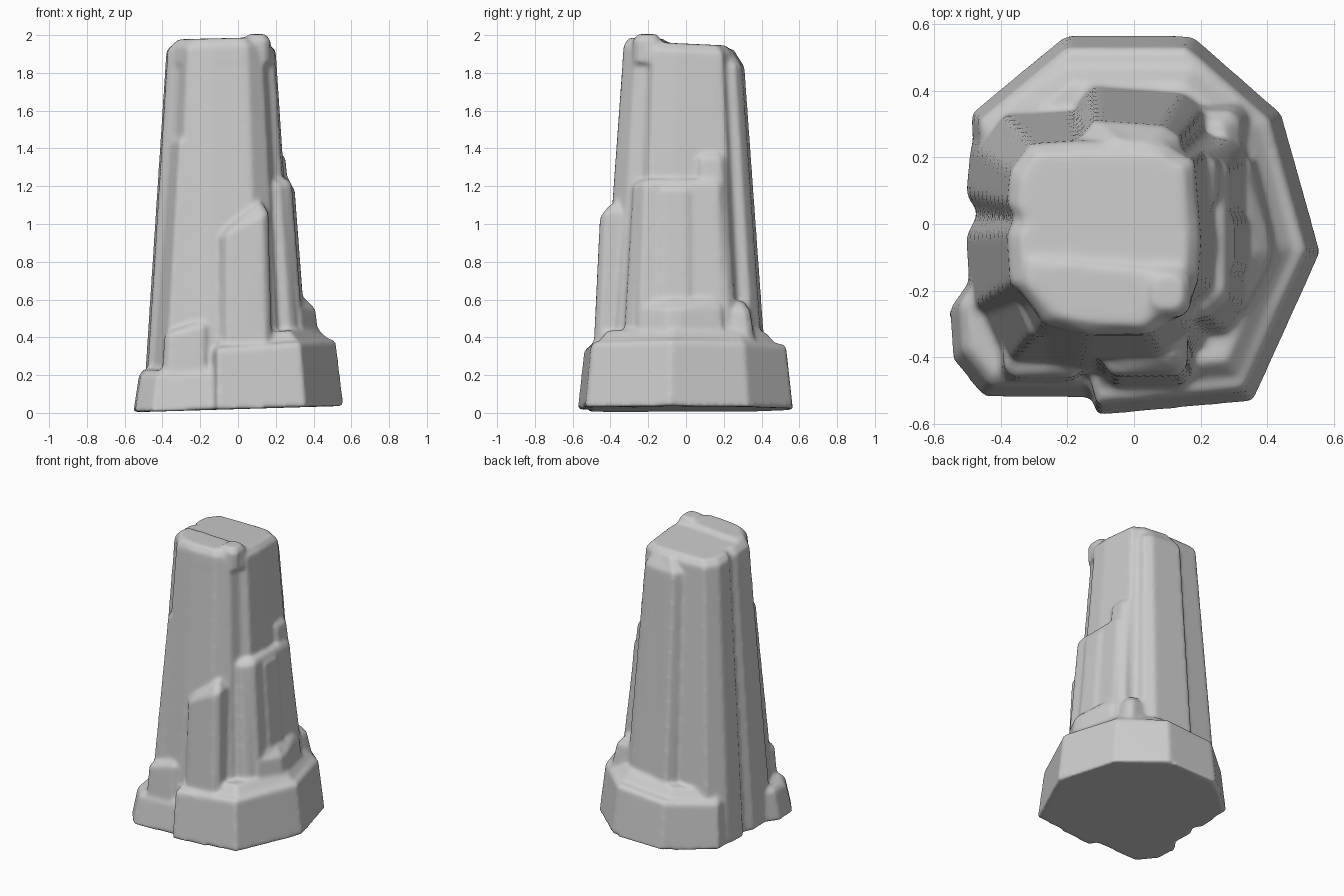
import bpy
import bmesh
from mathutils import Vector

cube = bpy.data.objects.get("Cube")
if cube:
    bpy.data.objects.remove(cube, do_unlink=True)

stone = bpy.data.materials.new("light_grey_stone")
stone.use_nodes = True
stone.diffuse_color = (0.6, 0.6, 0.6, 1)
stone.node_tree.nodes["Principled BSDF"].inputs["Base Color"].default_value = stone.diffuse_color

CENTRE = Vector((-.09, -.01))
parts = []


def column(name, outline, bottom, top, flare=1, lean=(0, 0), slope=(0, 0), tilt=0, soft=.03):
    """Tapered rock column: outline is its top, flare widens its foot, soft wears its rim."""
    points = [Vector(p) for p in outline]
    middle = sum(points, Vector((0, 0))) / len(points)
    bm = bmesh.new()
    lower, upper, cap = [], [], []
    for p in points:
        height = top + slope[0] * p.x + slope[1] * p.y
        foot = CENTRE + (p - CENTRE) * flare + Vector(lean)
        worn = p + (middle - p).normalized() * soft
        lower.append(bm.verts.new((foot.x, foot.y, bottom + tilt * foot.x)))
        upper.append(bm.verts.new((p.x, p.y, height - soft)))
        cap.append(bm.verts.new((worn.x, worn.y, height)))
    bm.faces.new(cap)
    bm.faces.new(lower[::-1])
    count = len(points)
    for below, above in ((lower, upper), (upper, cap)):
        for i in range(count):
            j = (i + 1) % count
            bm.faces.new((below[i], below[j], above[j], above[i]))
    bmesh.ops.recalc_face_normals(bm, faces=bm.faces)
    mesh = bpy.data.meshes.new(name)
    bm.to_mesh(mesh)
    bm.free()
    obj = bpy.data.objects.new(name, mesh)
    bpy.context.collection.objects.link(obj)
    parts.append(obj)


def slab(name, x0, x1, y0, y1, bottom, top, chamfer=.03, **shape):
    """Column with a chamfered rectangular top."""
    c = chamfer
    column(name, [(x0 + c, y0), (x1 - c, y0), (x1, y0 + c), (x1, y1 - c),
                  (x1 - c, y1), (x0 + c, y1), (x0, y1 - c), (x0, y0 + c)],
           bottom, top, **shape)


# Main shaft, its outline notched by vertical gullies
column("shaft", [(-.37, -.18), (-.38, -.03), (-.355, .02), (-.38, .06), (-.37, .16),
                 (-.31, .24), (-.16, .25), (.1, .24), (.14, .21),
                 (.18, .19), (.2, -.05), (.19, -.17), (.15, -.2), (.13, -.27),
                 (.05, -.33), (-.14, -.33), (-.27, -.3), (-.31, -.22)],
       .02, 1.955, flare=1.43, slope=(0, -.04), tilt=.03, soft=.04)
# Lower buttress along the back
column("back_buttress", [(-.16, .1), (-.15, .27), (-.12, .31), (.09, .295), (.14, .26), (.15, .1)],
       .02, 1.925, flare=1.41, tilt=.03, soft=.09)
# Raised front rim of the summit and its small peak
column("summit_rim", [(-.36, -.17), (-.34, -.09), (.16, -.13), (.18, -.2), (.13, -.26),
                      (.05, -.33), (-.14, -.33), (-.27, -.29)],
       1.85, 1.985, flare=1.02, slope=(.02, 0), soft=.04)
slab("summit_peak", .03, .17, -.28, -.13, 1.85, 2.005)
# Corner rib on the front left
column("corner_rib", [(-.36, -.22), (-.33, -.14), (-.2, -.14), (-.22, -.34), (-.31, -.335)],
       .1, 1.56, flare=1.3, lean=(-.01, 0), slope=(.2, .1))

# Wide foot and its sloping shoulder
column("foot", [(-.465, .31), (-.2, .53), (.16, .53), (.41, .31), (.52, -.08),
                (.33, -.5), (-.11, -.54), (-.15, -.4), (-.45, .08)],
       .02, .355, flare=1.065, slope=(.07, 0), tilt=.03, soft=.02)
column("foot_shoulder", [(-.42, .26), (-.19, .43), (.15, .43), (.34, .28), (.43, -.07),
                         (.28, -.42), (-.1, -.45), (-.12, -.3), (-.4, .08)],
       .335, .415, flare=1.14, slope=(.08, 0), tilt=.07, soft=.01)

# Low blocks at the front left
column("left_toe", [(-.525, -.24), (-.475, -.17), (-.14, -.2), (-.13, -.49),
                    (-.43, -.485), (-.515, -.38)],
       .02, .27, flare=1.07, slope=(.05, .05), tilt=.03)
slab("toe_step", -.39, -.15, -.46, -.2, .05, .53, flare=1.06, slope=(.25, 0))

# Leaning slab against the front
slab("front_slab", -.09, .16, -.455, -.1, .2, 1.04, flare=1.09, slope=(.5, 0), soft=.06)

# Stepped slabs up the right side
slab("right_slab", .05, .285, -.25, .2, .3, 1.25, flare=1.14, lean=(.015, 0), slope=(-.05, 0))
slab("right_panel", .1, .3, -.15, .04, .3, 1.21, flare=1.17)
slab("right_back_slab", 0, .25, .05, .21, .3, 1.38, flare=1.3)
slab("front_right_rib", .1, .25, -.28, -.14, .3, 1.23, flare=1.2)
column("right_ledge", [(.15, -.25), (.33, -.25), (.41, -.1), (.405, -.03), (.35, .19), (.15, .19)],
       .3, .62, flare=1.06, slope=(-.05, 0), soft=.05)
slab("back_right_knob", .15, .32, .22, .34, .3, .59, flare=1.1, soft=.05)

# Fuse the blocks into one softly weathered rock
bpy.ops.object.select_all(action="DESELECT")
for part in parts:
    part.select_set(True)
rock = parts[0]
bpy.context.view_layer.objects.active = rock
bpy.ops.object.join()
rock.name = "rock_pillar"
rock.data.materials.append(stone)

remesh = rock.modifiers.new("fuse", "REMESH")
remesh.mode = "VOXEL"
remesh.voxel_size = .012
soften = rock.modifiers.new("weather", "SMOOTH")
soften.factor = .5
soften.iterations = 10
for modifier in ("fuse", "weather"):
    bpy.ops.object.modifier_apply(modifier=modifier)
bpy.ops.object.shade_smooth()
